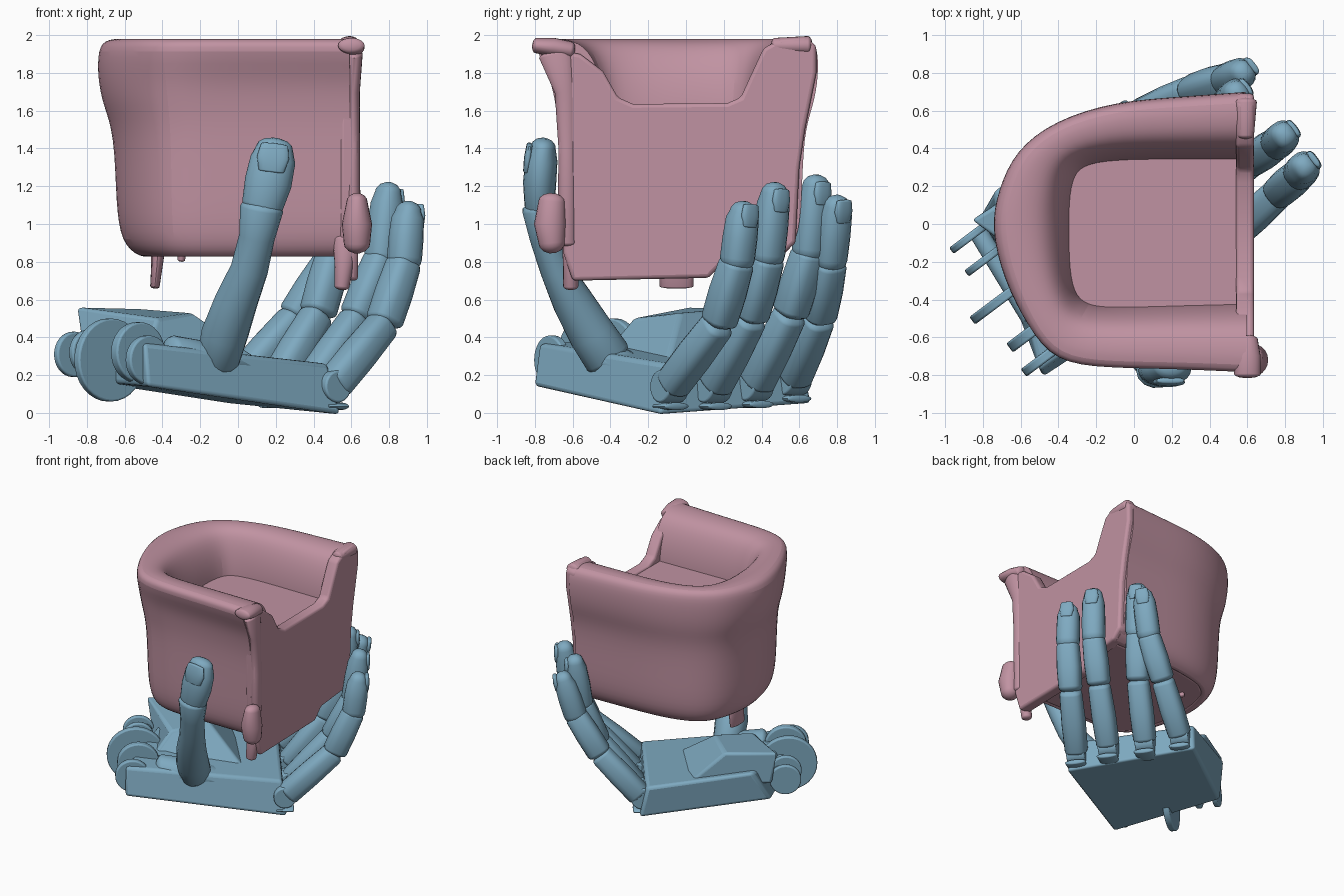
import bpy, bmesh, math
from mathutils import Vector as V

if "Cube" in bpy.data.objects:
    bpy.data.objects.remove(bpy.data.objects["Cube"])


def material(name, col):
    m = bpy.data.materials.new(name)
    m.diffuse_color = (*col, 1)
    m.use_nodes = True
    m.node_tree.nodes["Principled BSDF"].inputs["Base Color"].default_value = m.diffuse_color
    return m


PINK = material("fabric_pink", (0.53, 0.29, 0.36))
BLUE = material("hand_blue", (0.21, 0.40, 0.53))
ALONG = V((0.80, 0.60, 0))      # wrist to fingers
ACROSS = V((-0.60, 0.80, 0))    # along the knuckle row
X = V((1, 0, 0))


def finish(bm, name, mat, bevel=0, subsurf=0, angle=40):
    bmesh.ops.recalc_face_normals(bm, faces=bm.faces)
    me = bpy.data.meshes.new(name)
    bm.to_mesh(me)
    bm.free()
    ob = bpy.data.objects.new(name, me)
    bpy.context.collection.objects.link(ob)
    me.materials.append(mat)
    if bevel:
        b = ob.modifiers.new("bevel", 'BEVEL')
        b.width, b.segments, b.limit_method = bevel, 3, 'ANGLE'
    if subsurf:
        s = ob.modifiers.new("smooth", 'SUBSURF')
        s.levels = s.render_levels = subsurf
    bpy.ops.object.select_all(action='DESELECT')
    bpy.context.view_layer.objects.active = ob
    ob.select_set(True)
    bpy.ops.object.shade_smooth_by_angle(angle=math.radians(angle))
    return ob


def loft(name, rings, mat, crease_ends=False, **kw):
    bm = bmesh.new()
    vs = [[bm.verts.new(p) for p in r] for r in rings]
    n = len(vs[0])
    for a, b in zip(vs, vs[1:]):
        for i in range(n):
            j = (i + 1) % n
            bm.faces.new((a[i], a[j], b[j], b[i]))
    caps = [bm.faces.new(vs[0]), bm.faces.new(vs[-1])]
    if crease_ends:
        lay = bm.edges.layers.float.new("crease_edge")
        for f in caps:
            for e in f.edges:
                e[lay] = 1.0
    return finish(bm, name, mat, **kw)


def tube(name, pts, mat, side=ACROSS, power=2.0, n=20, round_ends=0.5):
    """pts: (centre, half width along side, half depth); ends are domed."""
    ps = [(V(p), a, b) for p, a, b in pts]
    d0 = (ps[1][0] - ps[0][0]).normalized()
    d1 = (ps[-1][0] - ps[-2][0]).normalized()
    (p, a, b), (q, c, d) = ps[0], ps[-1]
    h0, h1 = round_ends * min(a, b), round_ends * min(c, d)
    steps = ((0.35, 0.94), (0.75, 0.66), (0.97, 0.25))
    ps = [(p - d0 * h0 * k, a * s, b * s) for k, s in reversed(steps)] + ps
    ps += [(q + d1 * h1 * k, c * s, d * s) for k, s in steps]
    rings = []
    for i, (p, a, b) in enumerate(ps):
        t = (ps[min(i + 1, len(ps) - 1)][0] - ps[max(i - 1, 0)][0]).normalized()
        s = (side - t * side.dot(t)).normalized()
        w = t.cross(s)
        ring = []
        for k in range(n):
            x, y = math.cos(2 * math.pi * k / n), math.sin(2 * math.pi * k / n)
            f = (abs(x) ** power + abs(y) ** power) ** (-1 / power)
            ring.append(p + s * a * f * x + w * b * f * y)
        rings.append(ring)
    return loft(name, rings, mat)


def disc(name, c, r, thick):
    h = ACROSS * thick / 2
    rings = [[V(c) + o + ALONG * r * math.cos(k * math.pi / 16) + V((0, 0, r * math.sin(k * math.pi / 16)))
              for k in range(32)] for o in (-h, h)]
    loft(name, rings, BLUE, bevel=0.01)


def nail(name, c, axis, out, w, h):
    axis = axis.normalized()
    out = (out - axis * out.dot(axis)).normalized()
    tube(name, [(V(c) - axis * h, w * 0.8, 0.018), (V(c), w, 0.022), (V(c) + axis * h, w * 0.85, 0.016)],
         BLUE, side=axis.cross(out), power=2.6)


# ---- Tub chair: padded wall swept round a U (outer rim point, inner rim point)
U = [(.59, -.81, .6, -.42), (.2, -.79, .2, -.43), (-.15, -.785, -.1, -.44), (-.43, -.75, -.25, -.43),
     (-.57, -.55, -.32, -.36), (-.69, -.3, -.34, -.2), (-.76, -.02, -.34, -.02), (-.72, .18, -.34, .12),
     (-.63, .39, -.32, .26), (-.42, .55, -.25, .32), (-.1, .65, -.05, .34), (.25, .675, .25, .34),
     (.59, .70, .6, .34)]
# (back profile, near-arm profile with a narrow lip, height)
PROFILE = [(.8, .8, .82), (.55, .58, .82), (.31, .42, .9), (.24, .38, 1.1), (.22, .36, 1.48), (.07, .31, 1.63),
           (0, .24, 1.77), (0, .02, 1.93), (.12, .12, 1.985), (.5, .5, 1.98), (.75, .75, 1.93), (.93, .93, 1.78),
           (1, 1, 1.62), (1, 1, 1.5)]
LIP = [1, 1, 1, .7, .25]
rings = []
for i, (a, b, c, d) in enumerate(U):
    w = LIP[i] if i < len(LIP) else 0
    ts = [(t + (s - t) * w, z) for t, s, z in PROFILE]
    rings.append([V((a + (c - a) * t, b + (d - b) * t, z)) for t, z in ts])
loft("chair_wall", rings, PINK, crease_ends=True, subsurf=2)

# Seat block fills the inside of the U
loft("seat", [[V((a + (c - a) * .65, b + (d - b) * .65, z)) for a, b, c, d in U] for z in (.83, 1.62)],
     PINK, bevel=0.02)

# Front panel with the dip for the seat and the hanging lower edge
panel = [(-.6, .70), (.12, .715), (.2, .8), (.5, .83), (.58, .9), (.6, 1.3), (.63, 1.5), (.69, 1.8), (.69, 1.94),
         (.64, 1.99), (.5, 1.98), (.41, 1.93), (.34, 1.78), (.29, 1.67), (.22, 1.64), (-.28, 1.635), (-.36, 1.67),
         (-.44, 1.81), (-.56, 1.9), (-.69, 1.92), (-.67, 1.2), (-.65, .85)]
loft("front_panel", [[V((x, y, z)) for y, z in panel] for x in (.54, .635)], PINK, bevel=0.02)

# Rolled arm edge, sagging lump, arm tips and legs
tube("arm_edge_roll", [((.61, -.63, .9), .04, .05), ((.61, -.63, 1.4), .035, .045), ((.61, -.64, 1.7), .035, .055),
                       ((.615, -.69, 1.9), .045, .09)], PINK, side=X)
tube("arm_edge_lump", [((.63, -.71, .9), .07, .07), ((.63, -.72, 1.0), .08, .085), ((.63, -.71, 1.12), .055, .07)],
     PINK, side=X, round_ends=.8)
tube("arm_tip", [((.6, -.795, 1.945), .07, .04), ((.6, -.7, 1.935), .07, .05), ((.6, -.61, 1.92), .055, .045)],
     PINK, side=X)
tube("far_arm_tip", [((.59, .47, 1.945), .045, .04), ((.59, .645, 1.945), .06, .05)], PINK, side=X)
for nm, x, y, z, w, d in [("front_leg", .55, -.61, .67, .04, .04), ("rear_leg", -.44, -.05, .67, .025, .09),
                          ("small_leg", -.3, .2, .81, .02, .03)]:
    tube(nm, [((x, y, z), w, d), ((x + .01, y, z + .1), w * 1.2, d), ((x + .02, y, .92), w * 1.7, d * 1.2)],
         PINK, side=X)

# ---- Palm and wrist heel
loft("palm", [[V(p) for p in q] for q in (
    [(-.48, -.81, .14), (.55, -.14, -.01), (-.04, .67, .05), (-.82, .04, .17)],
    [(-.5, -.78, .37), (.48, -.1, .26), (-.07, .62, .29), (-.74, .18, .42)])], BLUE, bevel=0.025)
loft("palm_heel", [[V(p) for p in q] for q in (
    [(-.5, -.45, .3), (.12, -.1, .28), (-.3, .4, .3), (-.82, .04, .3)],
    [(-.42, -.28, .5), (-.24, -.03, .53), (-.52, .23, .55), (-.86, .02, .56)])], BLUE, bevel=0.02)
tube("thumb_mount", [((-.34, -.52, .28), .11, .13), ((-.18, -.42, .28), .13, .1), ((0, -.3, .25), .12, .06)], BLUE)

# ---- Wrist hinge discs
for i, (x, y, z, r, t) in enumerate([(-.87, -.07, .31, .12, .04), (-.79, -.19, .32, .12, .04),
                                     (-.68, -.38, .28, .22, .05), (-.53, -.56, .32, .16, .06),
                                     (-.48, -.71, .28, .13, .05)]):
    disc(f"wrist_disc_{i + 1}", (x, y, z), r, t)
tube("wrist_axle", [((-.82, -.05, .32), .05, .05), ((-.45, -.66, .3), .05, .05)], BLUE, side=V((0, 0, 1)))

# ---- Four fingers, three jointed segments each
FINGERS = [[(.5, -.08, .14), (.77, .17, .47), (.88, .27, .80), (.905, .31, 1.12)],
           [(.38, .15, .14), (.63, .34, .50), (.76, .43, .82), (.80, .475, 1.22)],
           [(.20, .37, .15), (.42, .55, .52), (.51, .65, .85), (.55, .695, 1.26)],
           [(.02, .57, .18), (.30, .70, .50), (.49, .76, .80), (.59, .805, 1.15)]]
for i, pts in enumerate(FINGERS):
    disc(f"finger_{i + 1}_knuckle", V(pts[0]) - ALONG * .01, .085, .14)
    plate = V(pts[0]) - V((0, 0, .105))
    tube(f"finger_{i + 1}_knuckle_plate", [(plate - ALONG * .07, .07, .02), (plate + ALONG * .05, .08, .02)], BLUE)
    for s in range(3):
        a, b = V(pts[s]), V(pts[s + 1])
        d = (b - a).normalized()
        r = (.09, .092, .088)[s]
        if s < 2:
            prof = [(a + d * .03, r * .95, r), (a.lerp(b, .5), r, r), (b - d * .02, r * .93, r * .93)]
            tube(f"finger_{i + 1}_segment_{s + 1}", prof, BLUE, power=3)
        else:
            prof = [(a + d * .02, r, r), (a.lerp(b, .4), r, r), (a.lerp(b, .72), r * .95, r * .92),
                    (b - d * .055, r * .8, r * .72)]
            tube(f"finger_{i + 1}_tip", prof, BLUE, power=2.4, round_ends=.9)
            nail(f"finger_{i + 1}_nail", a.lerp(b, .76) + ALONG * .066, d - ALONG * .1, ALONG, .055, .055)

# ---- Thumb
tube("thumb_base", [((-.1, -.42, .3), .115, .13), ((-.07, -.5, .42), .125, .125), ((-.01, -.6, .59), .115, .11),
                    ((.06, -.69, .76), .1, .085), ((.1, -.745, .93), .095, .085), ((.125, -.775, 1.08), .115, .095)],
     BLUE, side=X, n=14)
tube("thumb_tip", [((.13, -.775, 1.1), .11, .08), ((.16, -.775, 1.22), .125, .088), ((.185, -.765, 1.34), .12, .085),
                   ((.195, -.755, 1.41), .095, .065)], BLUE, side=X, round_ends=.7)
nail("thumb_nail", (.185, -.836, 1.35), V((.12, .12, 1)), V((0, -1, 0)), .085, .07)
